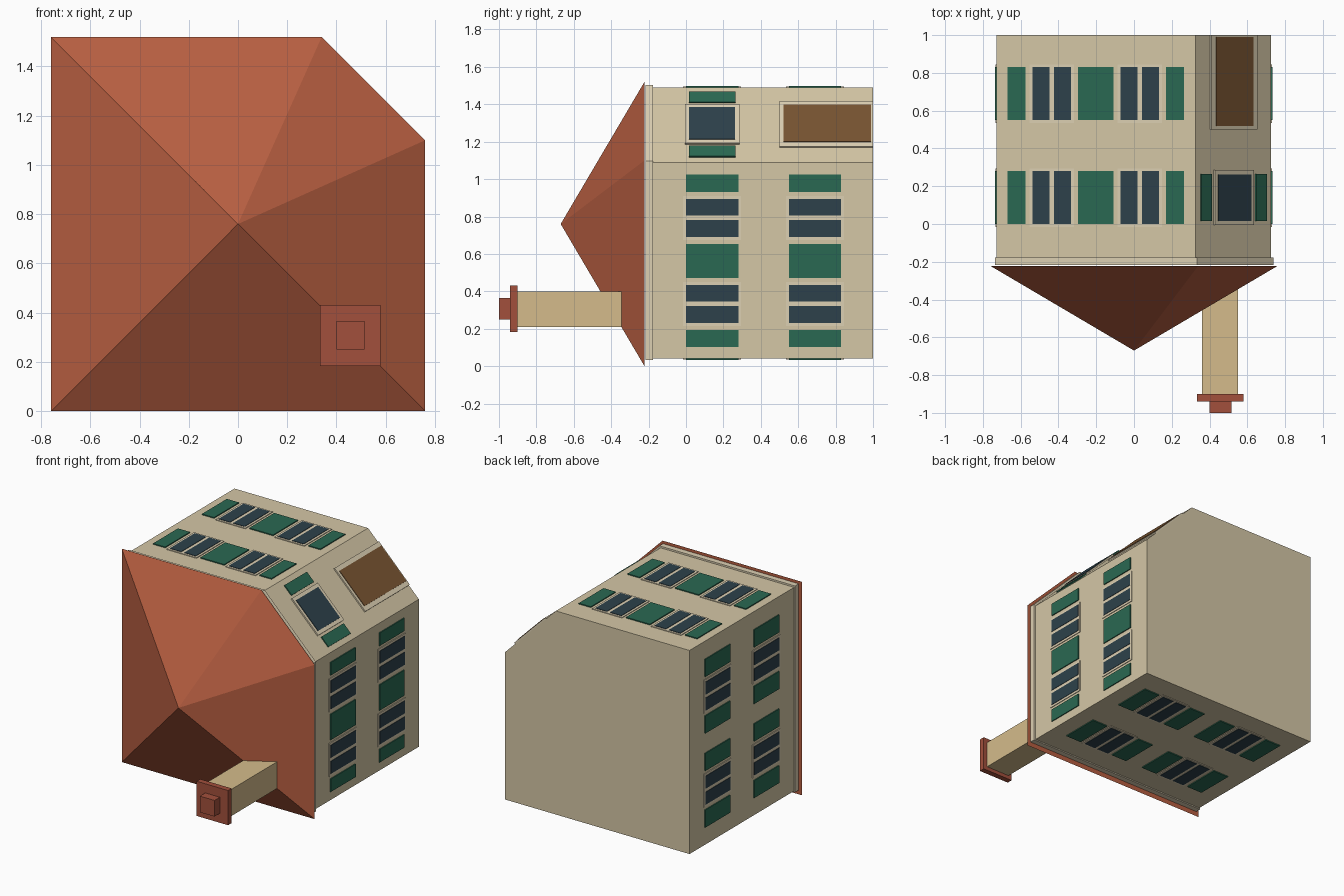
import bpy, bmesh
from mathutils import Vector

if "Cube" in bpy.data.objects:
    bpy.data.objects.remove(bpy.data.objects["Cube"])

def mat(name, c):
    m = bpy.data.materials.new(name)
    m.diffuse_color = (*c, 1)
    m.use_nodes = True
    m.node_tree.nodes["Principled BSDF"].inputs["Base Color"].default_value = m.diffuse_color
    return m

WALL = mat("wall_tan", (0.66, 0.57, 0.38))
TRIM = mat("trim_cream", (0.72, 0.63, 0.45))
GREEN = mat("shutter_green", (0.023, 0.14, 0.084))
GLASS = mat("glass_dark", (0.026, 0.053, 0.07))
ROOF = mat("roof_terracotta", (0.47, 0.112, 0.052))
CAP = mat("chimney_red", (0.36, 0.08, 0.045))
STACK = mat("chimney_tan", (0.66, 0.50, 0.26))
WOOD = mat("door_brown", (0.19, 0.09, 0.032))

def finish(bm, name, material):
    bmesh.ops.recalc_face_normals(bm, faces=bm.faces)
    me = bpy.data.meshes.new(name)
    bm.to_mesh(me)
    bm.free()
    me.materials.append(material)
    ob = bpy.data.objects.new(name, me)
    bpy.context.collection.objects.link(ob)
    return ob

def add_box(bm, o, u, v, n, ur, vr, nr):
    """Box spanning ranges ur, vr, nr along axes u, v, n from origin o."""
    p = [[[bm.verts.new(o + u * a + v * b + n * c) for c in nr] for b in vr] for a in ur]
    for q in ((0, 1, 3, 2), (4, 5, 7, 6), (0, 1, 5, 4), (2, 3, 7, 6), (0, 2, 6, 4), (1, 3, 7, 5)):
        bm.faces.new([p[i >> 2][(i >> 1) & 1][i & 1] for i in q])

X, Y, Z, O = Vector((1, 0, 0)), Vector((0, 1, 0)), Vector((0, 0, 1)), Vector()

def box(name, xr, yr, zr, material):
    bm = bmesh.new()
    add_box(bm, O, X, Y, Z, xr, yr, zr)
    return finish(bm, name, material)

def prism(name, outline, y0, y1, material):
    bm = bmesh.new()
    a = [bm.verts.new((x, y0, z)) for x, z in outline]
    b = [bm.verts.new((x, y1, z)) for x, z in outline]
    bm.faces.new(a)
    bm.faces.new(b)
    for i in range(len(a)):
        j = (i + 1) % len(a)
        bm.faces.new((a[i], a[j], b[j], b[i]))
    return finish(bm, name, material)

# House body (five-sided, one corner cut off) and cornice band
prism("house_body", [(-.728, .04), (.725, .04), (.725, 1.09), (.325, 1.49), (-.728, 1.49)],
      -.215, 1, WALL)
prism("cornice", [(-.735, .032), (.738, .032), (.738, 1.097), (.333, 1.502), (-.735, 1.502)],
      -.217, -.177, TRIM)

# Five-sided pyramid roof
bm = bmesh.new()
base = [bm.verts.new((x, -.222, z)) for x, z in
        [(-.76, 0), (.76, 0), (.76, 1.10), (.34, 1.52), (-.76, 1.52)]]
apex = bm.verts.new((0, -.67, .76))
bm.faces.new(base)
for i in range(5):
    bm.faces.new((base[i], base[(i + 1) % 5], apex))
finish(bm, "roof", ROOF)

# Chimney
box("chimney_stack", (.36, .55), (-.905, -.222), (.21, .40), STACK)
box("chimney_cap", (.333, .58), (-.94, -.90), (.183, .43), CAP)
box("chimney_pot", (.40, .515), (-1, -.94), (.25, .365), CAP)

# Windows and shutters: two storeys of two window pairs on each wall
# wall: origin, along axis, outward axis, window offset, shutter width
walls = {
    "right": (Vector((.725, 0, .5625)), Z, X, .23, .092),
    "upper": (Vector((-.2025, 0, 1.49)), X, Z, .2325, .095),
    "left": (Vector((-.728, 0, .765)), Z, -X, .335, .125),
    "lower": (Vector((0, 0, .04)), X, -Z, .335, .125),
}
for side, (o, u, n, off, sw) in walls.items():
    frames, panes, shutters = bmesh.new(), bmesh.new(), bmesh.new()
    for y in (0, .55):
        for c in (-off, off):
            add_box(frames, o, u, Y, n, (c - .118, c + .118), (y - .015, y + .295), (-.01, .005))
            for s in (-1, 1):
                p = c + s * .057
                add_box(panes, o, u, Y, n, (p - .045, p + .045), (y, y + .28), (-.01, .008))
                q = c + s * (.139 + sw / 2)
                add_box(shutters, o, u, Y, n, (q - sw / 2, q + sw / 2), (y, y + .28), (-.01, .007))
    finish(frames, side + "_window_frames", TRIM)
    finish(panes, side + "_window_panes", GLASS)
    finish(shutters, side + "_shutters", GREEN)

# Slanted corner wall: door below, shuttered window above
co = Vector((.525, 0, 1.29))
cu, cn = Vector((1, 0, -1)).normalized(), Vector((1, 0, 1)).normalized()

def corner(name, pieces, depth, material):
    bm = bmesh.new()
    for ur, vr in pieces:
        add_box(bm, co, cu, Y, cn, ur, vr, (-.01, depth))
    finish(bm, name, material)

corner("door_frame", [((-.172, .172), (.50, 1))], .010, TRIM)
corner("door", [((-.14, .14), (.52, .99))], .014, WOOD)
corner("corner_window_frame", [((-.147, .147), (-.005, .287))], .010, TRIM)
corner("corner_window_pane", [((-.122, .122), (.015, .262))], .014, GLASS)
corner("corner_shutters", [((s * .205 - .04, s * .205 + .04), (.015, .265)) for s in (-1, 1)], .008, GREEN)
